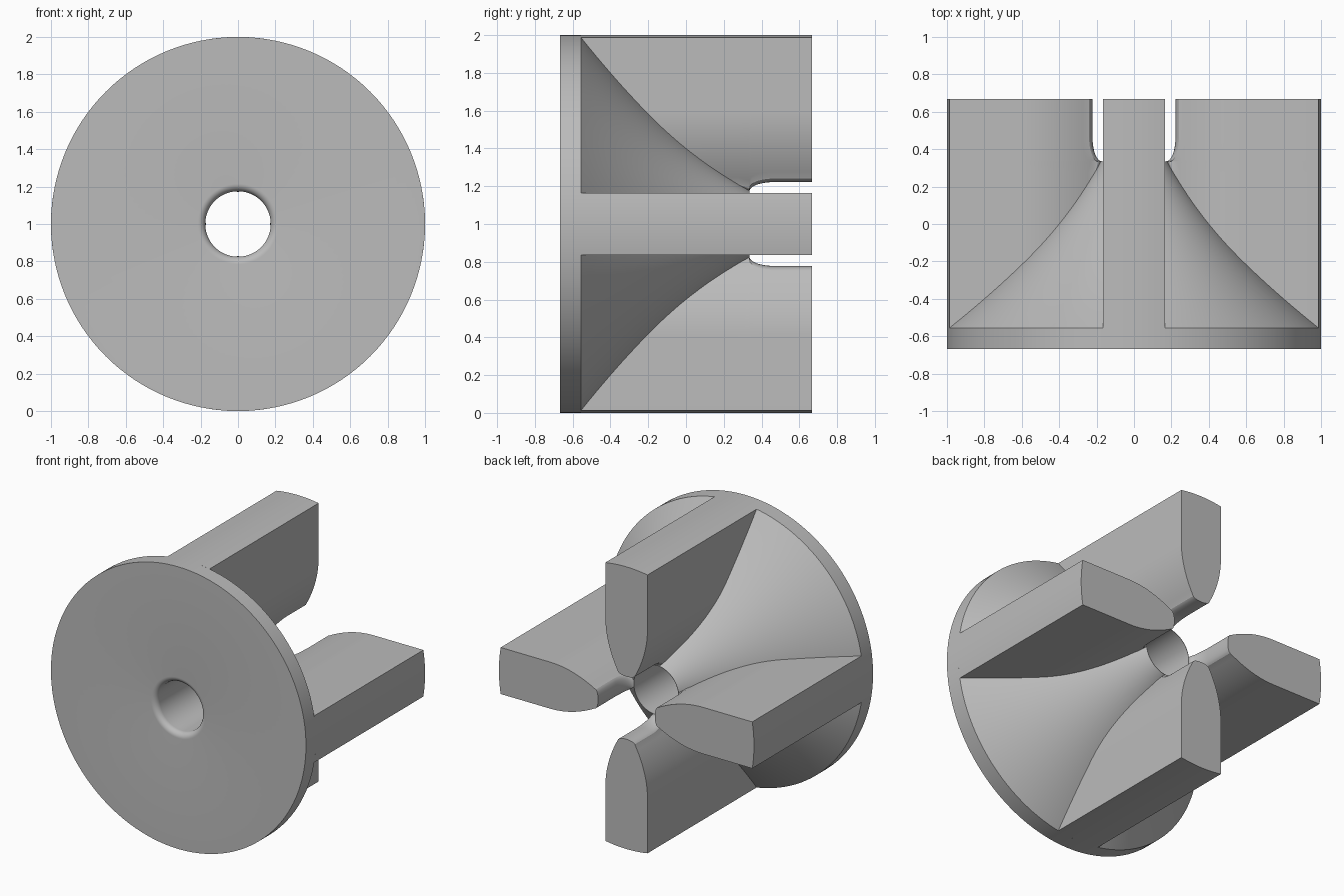
import bpy, bmesh, math
from mathutils import Matrix, Vector

cube = bpy.data.objects.get("Cube")
if cube:
    bpy.data.objects.remove(cube, do_unlink=True)

grey = bpy.data.materials.new("plain_grey")
grey.use_nodes = True
colour = (0.5, 0.5, 0.5, 1)
grey.diffuse_color = colour
grey.node_tree.nodes["Principled BSDF"].inputs["Base Color"].default_value = colour

CENTRE = Vector((0, 0, 1))
FRONT, DISC_BACK, CORE_END, BACK = -0.667, -0.555, 0.335, 0.667
BORE, HALF = 0.175, 0.165


def finish(name, bm):
    bmesh.ops.recalc_face_normals(bm, faces=bm.faces)
    mesh = bpy.data.meshes.new(name)
    bm.to_mesh(mesh)
    bm.free()
    mesh.materials.append(grey)
    obj = bpy.data.objects.new(name, mesh)
    bpy.context.collection.objects.link(obj)
    bpy.ops.object.select_all(action="DESELECT")
    obj.select_set(True)
    bpy.context.view_layer.objects.active = obj
    bpy.ops.object.shade_smooth_by_angle(angle=math.radians(25))
    return obj


# Disc and flared core with a through bore, turned about the y axis
profile = [(1, FRONT), (1, DISC_BACK)]
for i in range(1, 25):
    t = i / 24
    r = 1 + (BORE + 0.003 - 1) * t - 0.28 * t * (1 - t)
    profile.append((r, DISC_BACK + (CORE_END - DISC_BACK) * t))
profile.append((BORE, CORE_END))
ROUND = 0.04
for i in range(9):
    a = math.pi / 2 * i / 8
    profile.append((BORE + ROUND * (1 - math.cos(a)),
                    FRONT + ROUND * (1 - math.sin(a))))

bm = bmesh.new()
SIDES = 128
rings = []
for s in range(SIDES):
    a = math.tau * s / SIDES
    rings.append([bm.verts.new((r * math.cos(a), y, 1 + r * math.sin(a)))
                  for r, y in profile])
for s in range(SIDES):
    a, b = rings[s], rings[(s + 1) % SIDES]
    for i in range(len(profile)):
        j = (i + 1) % len(profile)
        bm.faces.new((a[i], a[j], b[j], b[i]))
finish("disc_and_flared_core", bm)


# Cross-section of a vane pointing along +x, with a tapered, rounded inner end
def section(tip):
    half = []
    for i in range(7):
        w = HALF * i / 6
        half.append((math.sqrt(1 - w * w), w))
    start, end = 0.6, tip + 0.025
    for i in range(13):
        x = start + (end - start) * i / 12
        half.append((x, HALF - 0.77 * (start - x) ** 2))
    w = half[-1][1]
    for i in range(1, 7):
        a = math.pi / 2 * i / 6
        half.append((end - 0.025 * math.sin(a), w * math.cos(a)))
    return half + [(x, -z) for x, z in reversed(half[1:-1])]


# Inner edge lifts away from the bore in a quarter round behind the core
stations = [(DISC_BACK, 0.19), (CORE_END - 0.06, 0.19)]
for i in range(11):
    a = math.pi / 2 * i / 10
    stations.append((CORE_END + 0.13 * (1 - math.cos(a)), 0.172 + 0.05 * math.sin(a)))
stations.append((BACK, 0.222))

for k, name in enumerate(("left_vane", "top_vane", "right_vane", "bottom_vane")):
    bm = bmesh.new()
    loops = [[bm.verts.new((x, y, z)) for x, z in section(tip)] for y, tip in stations]
    for a, b in zip(loops, loops[1:]):
        for i in range(len(a)):
            j = (i + 1) % len(a)
            bm.faces.new((a[i], a[j], b[j], b[i]))
    bm.faces.new(loops[0])
    bm.faces.new(loops[-1])
    bm.transform(Matrix.Translation(CENTRE) @ Matrix.Rotation(-k * math.pi / 2, 4, "Y"))
    finish(name, bm)
